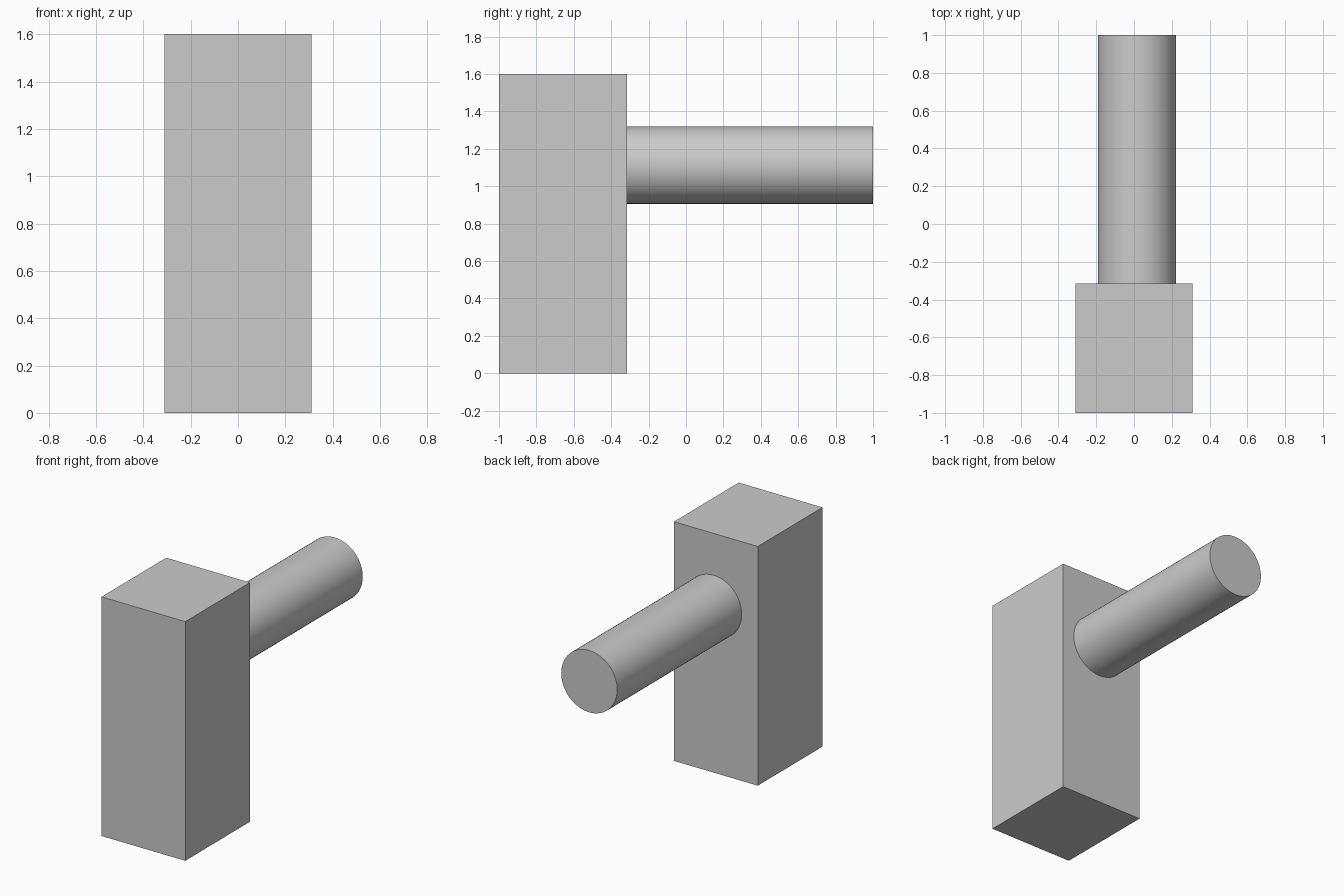
import bpy
import math

cube = bpy.data.objects.get("Cube")
if cube:
    bpy.data.objects.remove(cube, do_unlink=True)

GREY = (0.6, 0.6, 0.6, 1.0)
grey = bpy.data.materials.new("plain_grey")
grey.use_nodes = True
grey.diffuse_color = GREY
grey.node_tree.nodes["Principled BSDF"].inputs["Base Color"].default_value = GREY


def finish(name):
    """Name the active part, apply its transform and give it the material."""
    part = bpy.context.object
    part.name = name
    part.data.materials.append(grey)
    bpy.ops.object.transform_apply(location=False, rotation=True, scale=True)
    return part


# Upright rectangular block
FRONT, BACK, JOINT = -1.0, 1.0, -0.316
bpy.ops.mesh.primitive_cube_add(size=1, location=(0, (FRONT + JOINT) / 2, 0.8))
bpy.context.object.scale = (0.62, JOINT - FRONT, 1.6)
finish("upright_block")

# Round bar running backwards from the block
bpy.ops.mesh.primitive_cylinder_add(
    vertices=64, radius=0.207, depth=BACK - JOINT,
    location=(0.016, (BACK + JOINT) / 2, 1.113), rotation=(math.pi / 2, 0, 0))
finish("round_bar")
bpy.ops.object.shade_smooth_by_angle(angle=math.radians(30))
